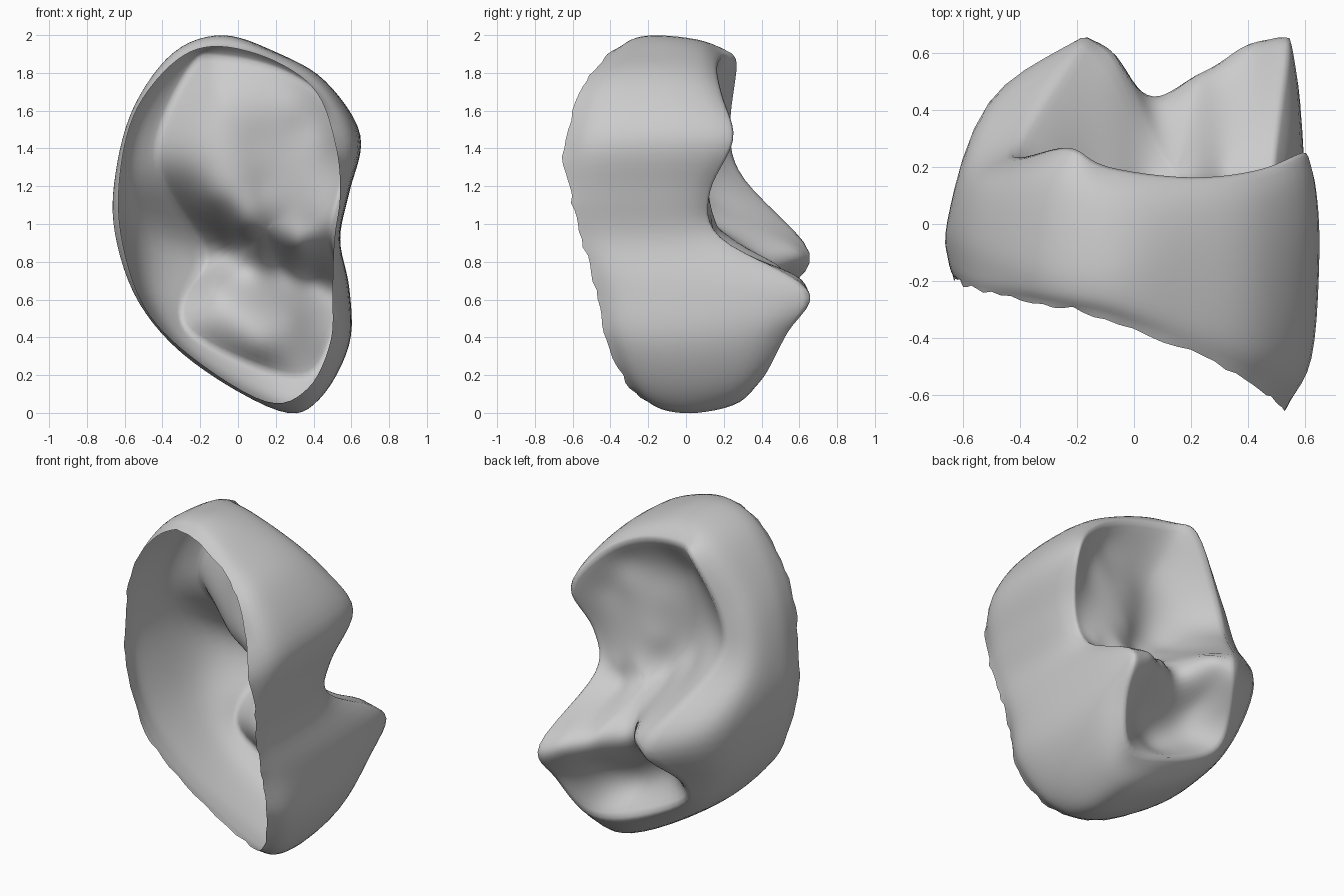
import bpy, bmesh, math, random
from mathutils import Vector

if "Cube" in bpy.data.objects:
    bpy.data.objects.remove(bpy.data.objects["Cube"])
random.seed(4)

# Matching stations (x, y, z), clockwise from the top: open rim, widest wall, chewing crest
RIM = [(-.1, -.33, 1.94), (.2, -.45, 1.86), (.42, -.56, 1.69), (.52, -.65, 1.4),
       (.54, -.61, 1.15), (.51, -.55, .92), (.5, -.48, .65), (.49, -.42, .38),
       (.37, -.29, .13), (.15, -.15, .06), (-.25, -.15, .3), (-.5, -.18, .57),
       (-.62, -.19, .95), (-.62, -.2, 1.3), (-.53, -.24, 1.62), (-.32, -.28, 1.87)]
WALL = [(-.08, -.13, 2.0), (.2, -.1, 1.91), (.46, -.15, 1.76), (.65, -.1, 1.47),
        (.59, -.15, 1.17), (.54, -.15, .92), (.59, 0, .66), (.59, 0, .36),
        (.43, .03, .07), (.22, .07, .01), (-.24, .03, .27), (-.52, 0, .58),
        (-.645, 0, .95), (-.645, 0, 1.27), (-.55, -.05, 1.62), (-.34, -.1, 1.91)]
CREST = [(-.1, .21, 1.89), (.2, .17, 1.83), (.45, .2, 1.68), (.61, .26, 1.45),
         (.54, .13, 1.17), (.49, .18, .93), (.55, .65, .65), (.51, .54, .42),
         (.38, .42, .19), (.1, .41, .24), (-.26, .39, .42), (-.29, .48, .6),
         (-.17, .67, .84), (-.4, .31, 1.24), (-.41, .24, 1.5), (-.23, .28, 1.86)]
# Basin floors, groove and cross ridge (x, y, z)
FLOOR = [(.1, .08, 1.45), (-.1, .09, 1.68), (.32, .11, 1.5), (-.26, .12, 1.35), (.13, .1, 1.2),
         (.22, .15, 1.03), (.38, .14, 1.0), (-.14, .15, 1.13), (.03, .15, 1.0), (.32, .2, .88),
         (.08, .385, .84), (-.06, .59, .86), (.22, .48, .79), (.4, .6, .72),
         (.06, .28, .5), (.28, .39, .5), (-.12, .3, .5), (.1, .29, .34), (-.13, .42, .68),
         (.45, .13, 1.45), (.08, .11, 1.74), (.32, .11, 1.65)]
SUB, INNER = 6, 24


def catmull(a, b, c, d, t):
    return .5 * (2 * b + (c - a) * t + (2 * a - 5 * b + 4 * c - d) * t * t
                 + (3 * b - a - 3 * c + d) * t ** 3)


def closed_curve(pts):
    p = [Vector(q) for q in pts]
    n = len(p)
    return [catmull(p[i - 1], p[i], p[(i + 1) % n], p[(i + 2) % n], s / SUB)
            for i in range(n) for s in range(SUB)]


def between(lo, hi, side, depth):
    """Ring between two rings, blending x/z and y separately so the wall bulges."""
    out = []
    for a, b in zip(lo, hi):
        p = a.lerp(b, side)
        p.y = a.y + (b.y - a.y) * depth
        out.append(p)
    return out


def kernel(ax, az, bx, bz):
    r2 = (ax - bx) ** 2 + (az - bz) ** 2
    return r2 * math.log(r2) if r2 > 1e-12 else 0


def thin_plate(pts):
    """Smooth height field y(x, z) through all points."""
    n = len(pts)
    rows = [[kernel(p.x, p.z, q.x, q.z) for q in pts] + [1, p.x, p.z, p.y] for p in pts]
    for f in (lambda q: 1, lambda q: q.x, lambda q: q.z):
        rows.append([f(q) for q in pts] + [0, 0, 0, 0])
    m = n + 3
    for i in range(m):
        k = max(range(i, m), key=lambda r: abs(rows[r][i]))
        rows[i], rows[k] = rows[k], rows[i]
        for r in range(i + 1, m):
            f = rows[r][i] / rows[i][i]
            if f:
                rows[r] = [u - f * v for u, v in zip(rows[r], rows[i])]
    w = [0] * m
    for i in reversed(range(m)):
        w[i] = (rows[i][m] - sum(rows[i][j] * w[j] for j in range(i + 1, m))) / rows[i][i]
    return lambda x, z: (w[n] + w[n + 1] * x + w[n + 2] * z
                         + sum(c * kernel(x, z, q.x, q.z) for c, q in zip(w, pts)))


rim, wall, crest = map(closed_curve, (RIM, WALL, CREST))
count = len(rim)

# Outer wall rings: lip curls in at the rim, shoulder rounds over to the crest
keys = [rim, between(rim, wall, .78, .32), wall, between(wall, crest, .28, .65), crest]
rings = []
for k in range(4):
    for s in range(5):
        ring = []
        for j in range(count):
            b, c = keys[k][j], keys[k + 1][j]
            a = keys[k - 1][j] if k else 2 * b - c
            d = keys[k + 2][j] if k < 3 else c + (c - b) * .6
            ring.append(catmull(a, b, c, d, s / 5))
        rings.append(ring)
rings.append(crest)

# Slightly ragged open edge
for p in rings[0]:
    p.y += random.uniform(-.01, .01)

# Chewing surface rings shrinking to the centre
height = thin_plate(crest[::2] + [Vector(q) for q in FLOOR])
cx, cz = .15, .97
for i in range(1, INNER):
    f = 1 - i / INNER
    ring = []
    for p in crest:
        x, z = cx + (p.x - cx) * f, cz + (p.z - cz) * f
        ring.append(Vector((x, height(x, z), z)))
    rings.append(ring)

# Skin the rings
bm = bmesh.new()
grid = [[bm.verts.new(p) for p in ring] for ring in rings]
for lo, hi in zip(grid, grid[1:]):
    for j in range(count):
        n = (j + 1) % count
        bm.faces.new((lo[j], lo[n], hi[n], hi[j]))
tip = bm.verts.new((cx, height(cx, cz), cz))
for j in range(count):
    bm.faces.new((grid[-1][j], grid[-1][(j + 1) % count], tip))

# Soften the crest without moving the open rim
inside = [v for v in bm.verts if not v.is_boundary]
for _ in range(3):
    bmesh.ops.smooth_vert(bm, verts=inside, factor=.3, use_axis_x=True, use_axis_y=True, use_axis_z=True)
bmesh.ops.recalc_face_normals(bm, faces=bm.faces)
bm.normal_update()
if tip.normal.y < 0:
    bmesh.ops.reverse_faces(bm, faces=bm.faces)
for f in bm.faces:
    f.smooth = True
mesh = bpy.data.meshes.new("tooth_crown_shell")
bm.to_mesh(mesh)
bm.free()
bpy.context.collection.objects.link(bpy.data.objects.new("tooth_crown_shell", mesh))
